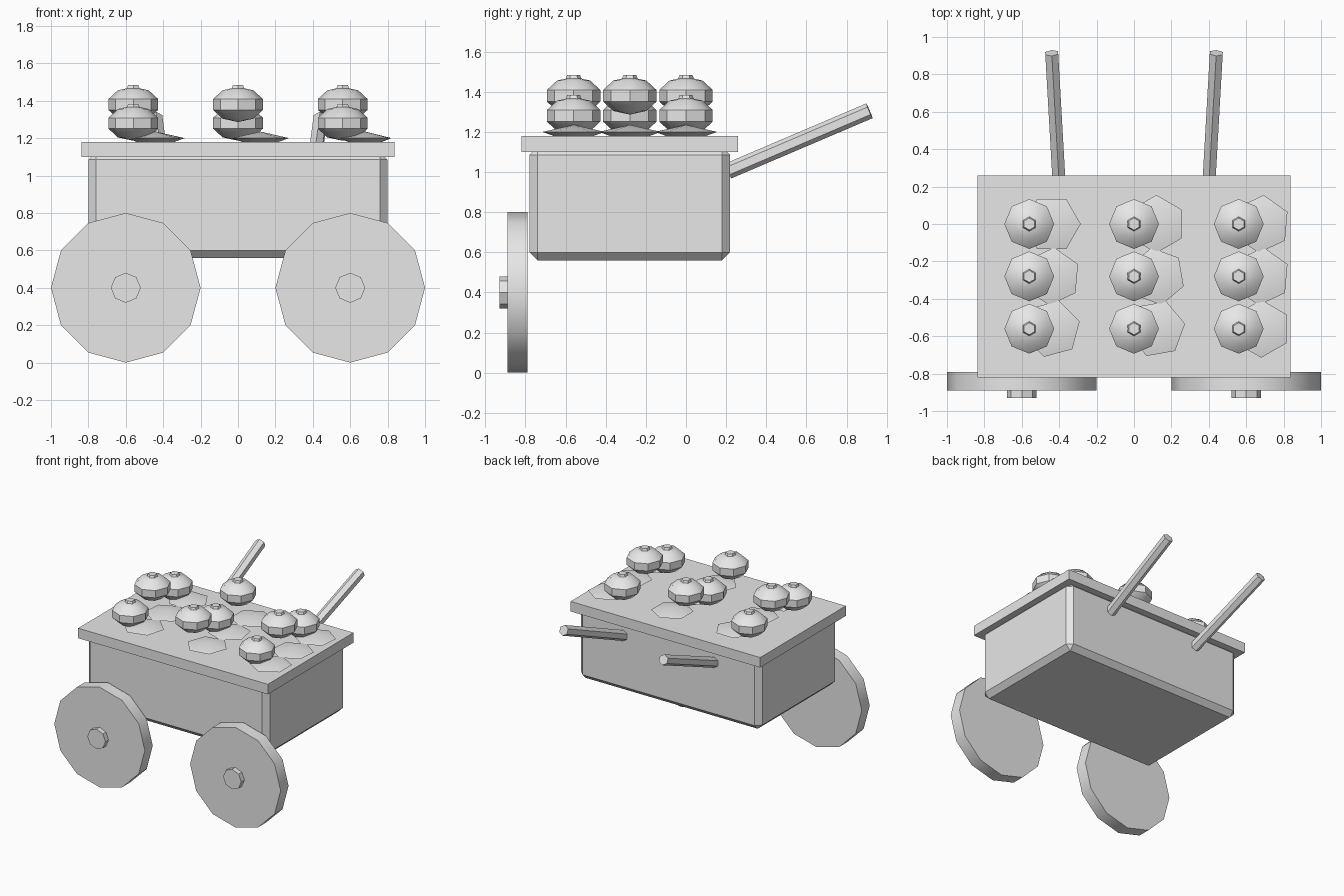
import bpy, bmesh, math
from mathutils import Matrix, Vector

cube = bpy.data.objects.get("Cube")
if cube:
    bpy.data.objects.remove(cube, do_unlink=True)

# single plain grey
GREY = (0.8, 0.8, 0.8, 1.0)
grey = bpy.data.materials.new("plain_grey")
grey.use_nodes = True
grey.diffuse_color = GREY
grey.node_tree.nodes["Principled BSDF"].inputs["Base Color"].default_value = GREY


def add_object(name, bm, smooth=True):
    bmesh.ops.recalc_face_normals(bm, faces=bm.faces)
    mesh = bpy.data.meshes.new(name)
    bm.to_mesh(mesh)
    bm.free()
    mesh.materials.append(grey)
    if smooth:
        mesh.shade_smooth()
        mesh.set_sharp_from_angle(angle=math.radians(35))
    obj = bpy.data.objects.new(name, mesh)
    bpy.context.scene.collection.objects.link(obj)
    return obj


def box(name, low, high, bevel=0):
    low, high = Vector(low), Vector(high)
    bm = bmesh.new()
    bmesh.ops.create_cube(bm, size=1, matrix=Matrix.Translation((low + high) / 2)
                          @ Matrix.Diagonal((*(high - low), 1)))
    obj = add_object(name, bm, smooth=False)
    if bevel:
        mod = obj.modifiers.new("chamfer", 'BEVEL')
        mod.width = bevel
        mod.segments = 1
    return obj


def rod(name, start, end, sides, r1, r2=None):
    """Prism or frustum running from start to end."""
    start, end = Vector(start), Vector(end)
    axis = end - start
    turn = axis.to_track_quat('Z', 'Y').to_matrix().to_4x4()
    bm = bmesh.new()
    bmesh.ops.create_cone(bm, cap_ends=True, segments=sides, radius1=r1,
                          radius2=r1 if r2 is None else r2, depth=axis.length,
                          matrix=Matrix.Translation((start + end) / 2) @ turn)
    return add_object(name, bm)


def bun(name, x, y, z):
    """Flattened faceted ball."""
    bm = bmesh.new()
    bmesh.ops.create_uvsphere(bm, u_segments=8, v_segments=5, radius=0.14,
                              matrix=Matrix.Translation((x, y, z))
                              @ Matrix.Diagonal((1, 1, 0.67, 1)))
    return add_object(name, bm)


def leaf(name, x, y, z, angle):
    """Low six-sided mound with a tapered underside."""
    bm = bmesh.new()
    rings = []
    for radius, height in ((0.1, 0), (0.155, 0.02)):
        ring = []
        for i in range(6):
            a = math.radians(angle + 60 * i)
            ring.append(bm.verts.new((x + radius * math.cos(a),
                                      y + radius * math.sin(a), z + height)))
        rings.append(ring)
    tip = bm.verts.new((x, y, z + 0.055))
    bm.faces.new(rings[0])
    for i in range(6):
        j = (i + 1) % 6
        bm.faces.new((rings[0][i], rings[0][j], rings[1][j], rings[1][i]))
        bm.faces.new((rings[1][i], rings[1][j], tip))
    return add_object(name, bm)


# cart body and counter
box("cart_body", (-0.8, -0.78, 0.56), (0.8, 0.22, 1.125), bevel=0.04)
box("counter_top", (-0.838, -0.82, 1.1), (0.838, 0.26, 1.18))

# wheels with hubs, and push handles
for side, s in (("left", 1), ("right", -1)):
    rod(side + "_wheel", (0.6 * s, -0.79, 0.4), (0.6 * s, -0.89, 0.4), 12, 0.4)
    rod(side + "_hub", (0.6 * s, -0.88, 0.4), (0.6 * s, -0.93, 0.4), 8, 0.08)
    rod(side + "_handle", (0.4 * s, 0.21, 1.005), (0.44 * s, 0.914, 1.305), 6, 0.04)

# goods: a grid of knobbed buns at alternating heights, each with a leaf
turns = ((15, 10, 30), (25, -20, 25), (0, 30, 25))
for row in range(3):
    for col in range(3):
        x, y = 0.56 * (col - 1), 0.28 * (row - 2)
        z = 1.28 + 0.1 * ((row + col) % 2)
        tag = f"_{row + 1}_{col + 1}"
        bun("bun" + tag, x, y, z)
        rod("bun_knob" + tag, (x, y, z + 0.075), (x, y, z + 0.103), 6, 0.043, 0.032)
        leaf("leaf" + tag, x + 0.12, y, 1.18, turns[row][col])
